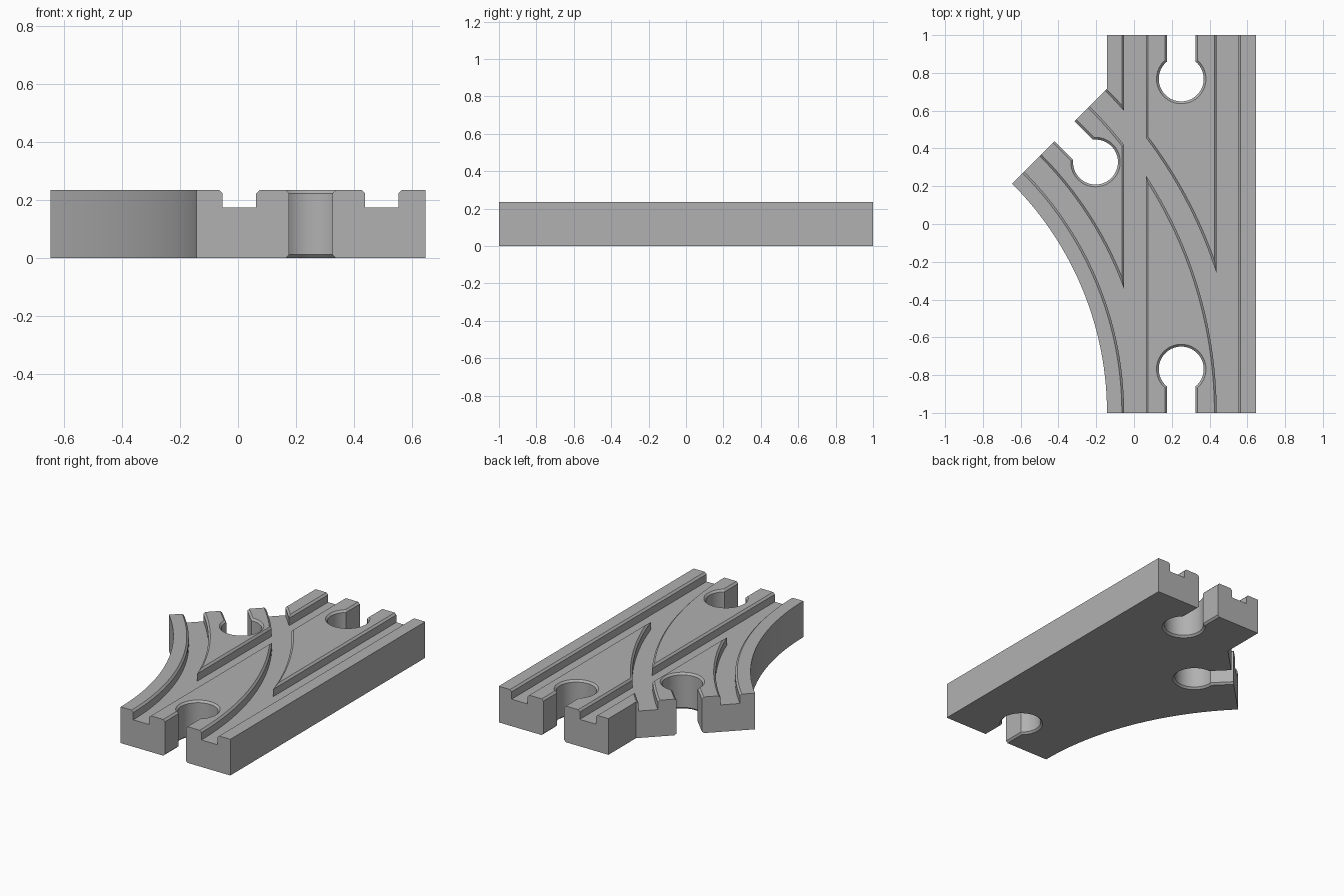
import bpy, bmesh
from math import sin, cos, asin, pi
from mathutils import Matrix, Vector

if "Cube" in bpy.data.objects:
    bpy.data.objects.remove(bpy.data.objects["Cube"])

HEIGHT, FLOOR, CHAMFER = 0.235, 0.175, 0.012
LEFT, RIGHT, MIDDLE = -0.143, 0.645, 0.25      # straight track edges and axis
INNER = 1.717                                  # inner radius of the branch
PIVOT = Vector((LEFT - INNER, -1))
TURN = pi / 4
RAIL = 0.245                                   # groove distance from the axis
GROOVE = 0.0575                                # half width of a groove

material = bpy.data.materials.new("track grey")
material.use_nodes = True
GREY = (0.44, 0.44, 0.44, 1)
material.diffuse_color = GREY
material.node_tree.nodes["Principled BSDF"].inputs["Base Color"].default_value = GREY


def on_arc(radius, angle):
    return PIVOT + radius * Vector((cos(angle), sin(angle)))


def loft(name, rings):
    """Closed solid through rings of equal point count."""
    bm = bmesh.new()
    loops = [[bm.verts.new(p) for p in ring] for ring in rings]
    n = len(loops[0])
    for a, b in zip(loops, loops[1:]):
        for i in range(n):
            j = (i + 1) % n
            bm.faces.new((a[i], a[j], b[j], b[i]))
    bm.faces.new(loops[0][::-1])
    bm.faces.new(loops[-1])
    bmesh.ops.recalc_face_normals(bm, faces=bm.faces)
    mesh = bpy.data.meshes.new(name)
    bm.to_mesh(mesh)
    bm.free()
    obj = bpy.data.objects.new(name, mesh)
    bpy.context.collection.objects.link(obj)
    mesh.materials.append(material)
    return obj


def groove(name, path):
    """Wheel groove with chamfered lips, swept along (point, side direction) pairs."""
    mouth = GROOVE + CHAMFER
    half = [(GROOVE, FLOOR), (GROOVE, HEIGHT - CHAMFER), (mouth, HEIGHT), (mouth, HEIGHT + 0.05)]
    section = half + [(-s, z) for s, z in reversed(half)]
    return loft(name, [[(*(p + side * s), z) for s, z in section] for p, side in path])


def straight_groove(name, x):
    side = Vector((1, 0))
    return groove(name, [(Vector((x, y)), side) for y in (-1.1, 1.1)])


def curved_groove(name, radius, steps=40):
    angles = [TURN * i / steps for i in range(steps + 1)]
    path = [(on_arc(radius, a), Vector((cos(a), sin(a)))) for a in angles]
    for i, reach in ((0, -0.1), (-1, 0.1)):    # run out past both ends
        p, side = path[i]
        extra = (p + reach * Vector((-side.y, side.x)), side)
        path.insert(0, extra) if i == 0 else path.append(extra)
    return groove(name, path)


def keyhole(name, end, angle, steps=48):
    """Round socket and slot, flared at top and bottom; angle turns it from +y."""
    rings = []
    for z, flare in ((-0.05, CHAMFER), (0, CHAMFER), (CHAMFER, 0),
                     (HEIGHT - CHAMFER, 0), (HEIGHT, CHAMFER), (HEIGHT + 0.05, CHAMFER)):
        w, r = 0.075 + flare, 0.119 + flare
        gap = asin(w / r)
        turns = [gap + (2 * pi - 2 * gap) * i / steps for i in range(steps + 1)]
        outline = [(r * sin(t), r * cos(t) - 0.232) for t in turns]
        outline += [(-w, 0.1), (w, 0.1)]
        rings.append([(x, y, z) for x, y in outline])
    obj = loft(name, rings)
    obj.data.transform(Matrix.Translation((*end, 0)) @ Matrix.Rotation(angle, 4, "Z"))
    return obj


# Solid block: straight track joined to the curved branch
arc = [on_arc(INNER, TURN * i / 40) for i in range(40, -1, -1)]
shoulder = arc[0] + Vector((LEFT - arc[0].x, LEFT - arc[0].x))
outline = arc + [Vector(p) for p in ((RIGHT, -1), (RIGHT, 1), (LEFT, 1))] + [shoulder]
track = loft("track_switch", [[(*p, z) for p in outline] for z in (0, HEIGHT)])

# Wheel grooves and connector sockets
axis = MIDDLE - PIVOT.x
cutters = [
    straight_groove("left_straight_groove", MIDDLE - RAIL),
    straight_groove("right_straight_groove", MIDDLE + RAIL),
    curved_groove("inner_curved_groove", axis - RAIL),
    curved_groove("outer_curved_groove", axis + RAIL),
    keyhole("front_socket", (MIDDLE, -1), pi),
    keyhole("back_socket", (MIDDLE, 1), 0),
    keyhole("branch_socket", on_arc(axis, TURN), TURN),
]
bpy.ops.object.select_all(action="DESELECT")
bpy.context.view_layer.objects.active = track
track.select_set(True)
for cutter in cutters:
    cutter.hide_render = True
    cut = track.modifiers.new(cutter.name, "BOOLEAN")
    cut.operation, cut.solver, cut.object = "DIFFERENCE", "MANIFOLD", cutter
    bpy.ops.object.modifier_apply(modifier=cut.name)
    bpy.data.objects.remove(cutter)

bpy.ops.object.shade_smooth_by_angle(angle=pi / 6)
